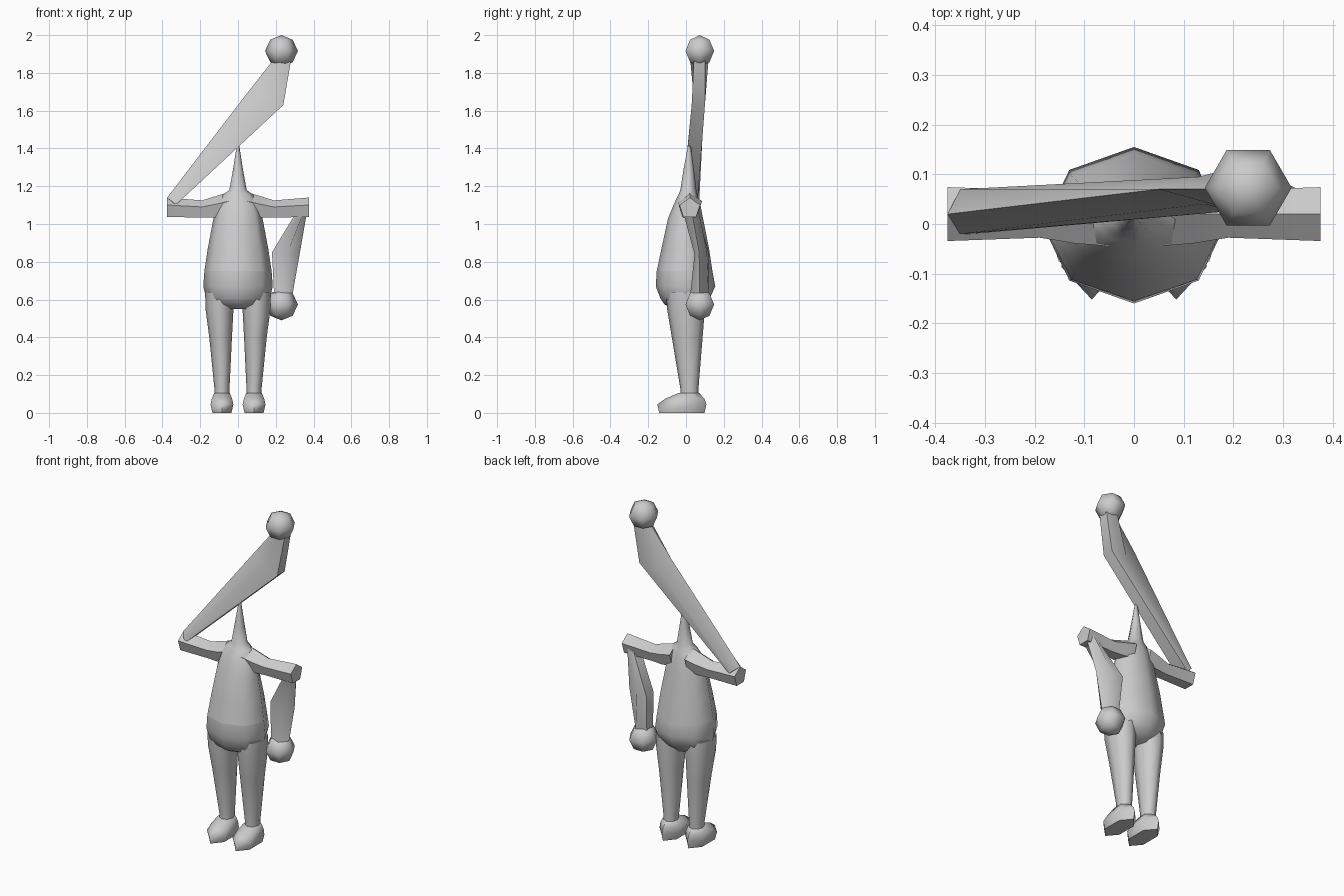
import bpy, bmesh, math
from mathutils import Vector

if "Cube" in bpy.data.objects:
    bpy.data.objects.remove(bpy.data.objects["Cube"])

grey = bpy.data.materials.new("light grey")
grey.diffuse_color = (0.6, 0.6, 0.6, 1)
grey.use_nodes = True
grey.node_tree.nodes["Principled BSDF"].inputs["Base Color"].default_value = grey.diffuse_color


def finish(name, bm):
    bmesh.ops.recalc_face_normals(bm, faces=bm.faces)
    mesh = bpy.data.meshes.new(name)
    bm.to_mesh(mesh)
    bm.free()
    obj = bpy.data.objects.new(name, mesh)
    bpy.context.collection.objects.link(obj)
    mesh.materials.append(grey)
    bpy.ops.object.select_all(action='DESELECT')
    obj.select_set(True)
    bpy.context.view_layer.objects.active = obj
    bpy.ops.object.shade_smooth_by_angle(angle=math.radians(66))
    return obj


def loft(name, rings, cap_start=True, cap_end=True):
    """Skin a list of point rings that all have the same point count."""
    bm = bmesh.new()
    rows = [[bm.verts.new(p) for p in ring] for ring in rings]
    n = len(rows[0])
    for a, b in zip(rows, rows[1:]):
        for i in range(n):
            j = (i + 1) % n
            bm.faces.new((a[i], a[j], b[j], b[i]))
    if cap_start:
        bm.faces.new(rows[0][::-1])
    if cap_end:
        bm.faces.new(rows[-1])
    return finish(name, bm)


def flat_ring(x, z, rx, y0, y1, n=8, turn=90):
    """Horizontal oval from depth y0 to y1."""
    pts = []
    for i in range(n):
        a = math.radians(turn + 360 * i / n)
        pts.append((x + rx * math.cos(a), (y0 + y1) / 2 + (y1 - y0) / 2 * math.sin(a), z))
    return pts


def arm_ring(x, r, z, y=0.02):
    """Five-sided upright ring with its point on top."""
    return [(x, y + r * math.sin(a), z + r * math.cos(a))
            for a in (math.tau * i / 5 for i in range(5))]


# Torso running up into the pointed neck
loft("torso", [flat_ring(0, *r) for r in (
    (0.75, 0.178, -0.155, 0.140), (0.87, 0.160, -0.130, 0.122),
    (1.03, 0.130, -0.095, 0.090), (1.11, 0.112, -0.062, 0.075),
    (1.155, 0.080, -0.040, 0.060), (1.18, 0.046, -0.030, 0.055),
    (1.29, 0.026, -0.013, 0.042), (1.44, 0.003, 0.015, 0.022))], cap_start=False)

# Hips
loft("hips", [flat_ring(0, *r) for r in (
    (0.55, 0.070, -0.07, 0.07), (0.575, 0.140, -0.115, 0.10), (0.605, 0.168, -0.135, 0.125),
    (0.67, 0.184, -0.160, 0.155), (0.75, 0.178, -0.155, 0.140))], cap_end=False)

for side, s in (("left", -1), ("right", 1)):
    # Leg
    loft(side + "_leg", [flat_ring(s * x, *r) for x, r in (
        (0.085, (0.09, 0.040, -0.030, 0.066)), (0.085, (0.13, 0.040, -0.030, 0.066)),
        (0.092, (0.40, 0.060, -0.075, 0.088)), (0.098, (0.55, 0.074, -0.100, 0.100)),
        (0.098, (0.64, 0.076, -0.105, 0.100)))])

    # Foot
    loft(side + "_foot", [flat_ring(s * 0.085, *r, n=6) for r in (
        (0.0, 0.058, -0.142, 0.098), (0.045, 0.070, -0.152, 0.108),
        (0.075, 0.062, -0.110, 0.098), (0.105, 0.048, -0.040, 0.070))])

    # Upper arm
    loft(side + "_upper_arm", [arm_ring(s * x, r, z) for x, r, z in (
        (0.05, 0.068, 1.10), (0.12, 0.062, 1.085), (0.19, 0.050, 1.075), (0.375, 0.057, 1.083))])

    # Ball hand: raised on the left arm, hanging on the right arm
    hand_z = 1.916 if s < 0 else 0.574
    bm = bmesh.new()
    bmesh.ops.create_uvsphere(bm, u_segments=6, v_segments=4, radius=0.084)
    for v in bm.verts:
        v.co = Vector((-v.co.y, v.co.x, v.co.z)) * 1.04 if abs(v.co.z) < 0.01 else Vector((-v.co.y, v.co.x, v.co.z))
        v.co += Vector((0.23, 0.073, hand_z))
    finish(side + "_hand", bm)


def wrist(z):
    return [(0.235 + 0.055 * math.cos(math.radians(a)), 0.071 + 0.05 * math.sin(math.radians(a)), z)
            for a in (-36, 36, 108, 180, 252)]


# Raised forearm: thin folded sheet crossing above the neck
loft("left_forearm", [
    [(-0.33, -0.02, 1.10), (-0.33, 0.06, 1.10), (-0.35, 0.07, 1.12),
     (-0.375, 0.02, 1.14), (-0.35, -0.02, 1.12)],
    [(0.24, 0.03, 1.63), (0.24, 0.10, 1.63), (0.13, 0.095, 1.62),
     (0.05, 0.07, 1.695), (0.14, 0.04, 1.68)],
    wrist(1.86)])

# Hanging forearm: same fold, pointing down
low_wrist = [(0.47 - x, y, z) for x, y, z in wrist(0.635)]
loft("right_forearm", [
    [(0.325, -0.01, 1.09), (0.325, 0.05, 1.09), (0.35, 0.06, 1.10),
     (0.375, 0.02, 1.12), (0.355, -0.02, 1.08)],
    [(0.18, 0.05, 0.85), (0.18, 0.12, 0.85), (0.25, 0.11, 0.86),
     (0.328, 0.07, 0.85), (0.26, 0.045, 0.84)],
    low_wrist])
